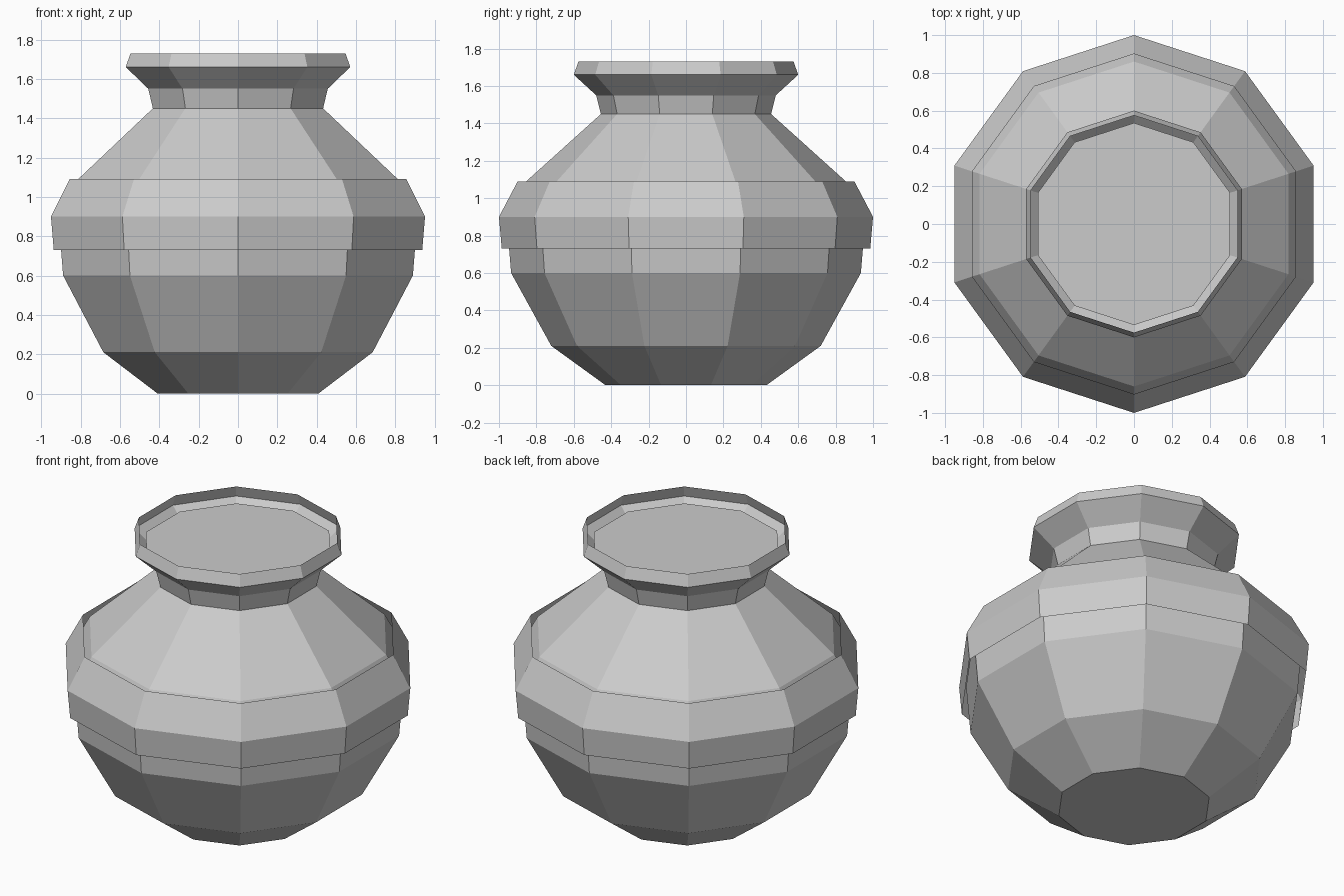
import bpy
from math import cos, sin, pi

if "Cube" in bpy.data.objects:
    bpy.data.objects.remove(bpy.data.objects["Cube"])

SIDES = 10


def lathe(name, profile, cap_bottom=False):
    """Revolve (radius, z) points into a ten-sided shell with a corner at front and back."""
    verts, faces = [], []
    for r, z in profile:
        for k in range(SIDES):
            a = pi / 2 + 2 * pi * k / SIDES
            verts.append((r * cos(a), r * sin(a), z))
    for i in range(len(profile) - 1):
        for k in range(SIDES):
            n = (k + 1) % SIDES
            faces.append((i * SIDES + k, i * SIDES + n,
                          (i + 1) * SIDES + n, (i + 1) * SIDES + k))
    if cap_bottom:
        faces.append(tuple(reversed(range(SIDES))))
    return add_mesh(name, verts, faces)


def add_mesh(name, verts, faces):
    mesh = bpy.data.meshes.new(name)
    mesh.from_pydata(verts, [], faces)
    obj = bpy.data.objects.new(name, mesh)
    bpy.context.collection.objects.link(obj)
    return obj


def disc(name, r, z):
    """Flat ten-sided disc facing up."""
    angles = [pi / 2 + 2 * pi * k / SIDES for k in range(SIDES)]
    return add_mesh(name, [(r * cos(a), r * sin(a), z) for a in angles],
                    [tuple(range(SIDES))])


# Pot body: base, belly, shoulder, neck and flared lip
lathe("pot_body", [(0.43, 0), (0.72, 0.21), (0.935, 0.60), (0.96, 0.90),
                   (0.86, 1.085), (0.455, 1.45), (0.48, 1.55),
                   (0.60, 1.66), (0.575, 1.73)], cap_bottom=True)

# Raised open band around the widest part
lathe("belly_band", [(0.985, 0.73), (1.0, 0.90), (0.90, 1.09)])

# Flat filling just below the rim
disc("pot_filling", 0.535, 1.645)
